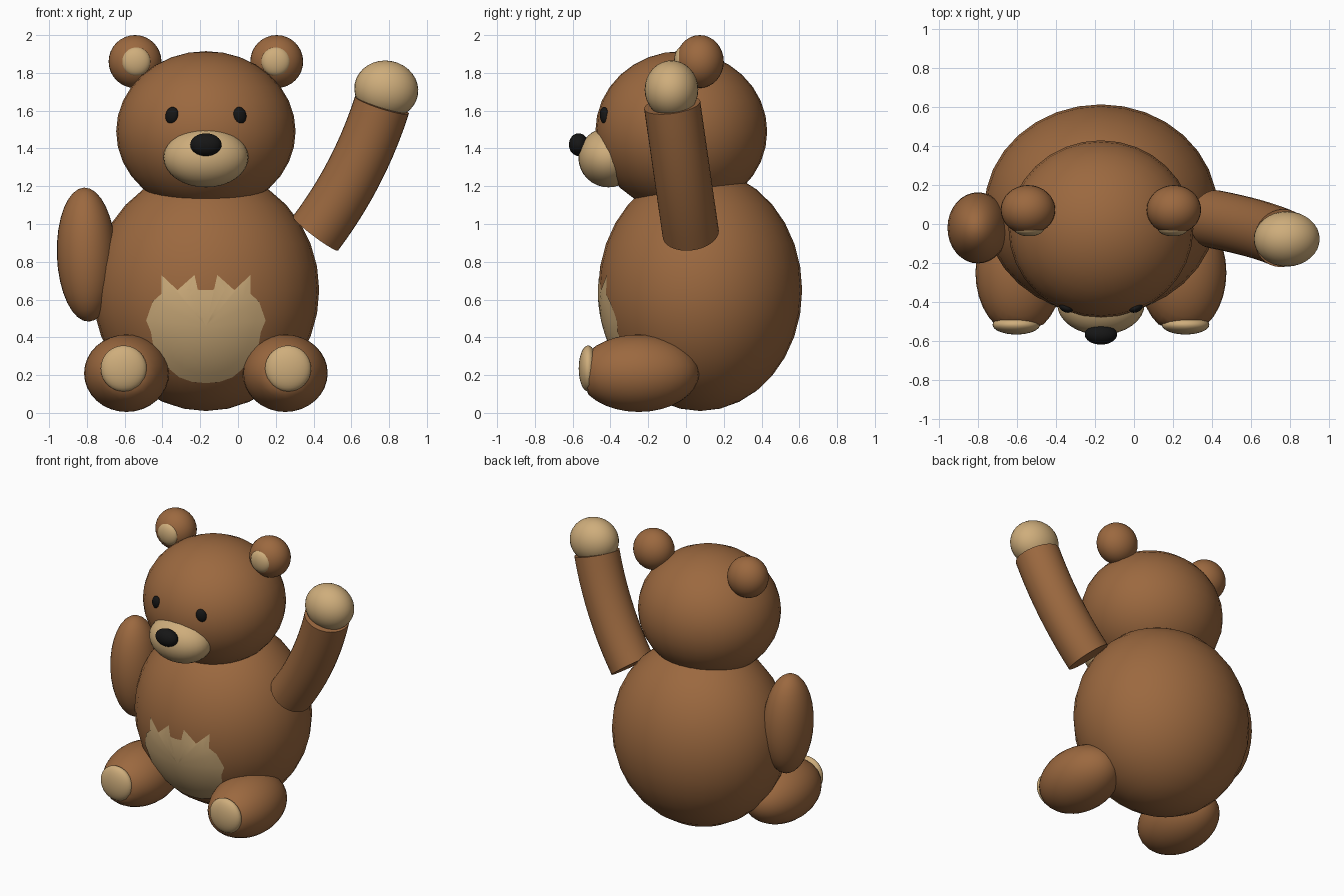
import bpy, bmesh, math
from mathutils import Vector

if "Cube" in bpy.data.objects:
    bpy.data.objects.remove(bpy.data.objects["Cube"])

CX = -0.17  # symmetry axis of body and head


def material(name, rgb):
    m = bpy.data.materials.new(name)
    m.diffuse_color = (*rgb, 1)
    m.use_nodes = True
    m.node_tree.nodes["Principled BSDF"].inputs["Base Color"].default_value = m.diffuse_color
    return m


BROWN = material("brown_fur", (0.33, 0.14, 0.05))
TAN = material("tan_fur", (0.62, 0.42, 0.2))
BLACK = material("black", (0.008, 0.008, 0.008))


def finish(name, bm, mat):
    me = bpy.data.meshes.new(name)
    bmesh.ops.recalc_face_normals(bm, faces=bm.faces)
    bm.to_mesh(me)
    bm.free()
    me.materials.append(mat)
    ob = bpy.data.objects.new(name, me)
    bpy.context.collection.objects.link(ob)
    bpy.ops.object.select_all(action='DESELECT')
    ob.select_set(True)
    bpy.context.view_layer.objects.active = ob
    bpy.ops.object.shade_smooth_by_angle(angle=math.radians(40))
    return ob


def ellipsoid(name, loc, radii, mat, rot=(0, 0, 0), front=None):
    bm = bmesh.new()
    bmesh.ops.create_uvsphere(bm, u_segments=32, v_segments=16, radius=1)
    for v in bm.verts:
        v.co = Vector(a * b for a, b in zip(v.co, radii))
        if front is not None:
            v.co.y = max(v.co.y, front)
    ob = finish(name, bm, mat)
    ob.location = loc
    ob.rotation_euler = [math.radians(a) for a in rot]
    return ob


# Torso and head
BODY_C, BODY_R = Vector((CX, 0.075, 0.65)), Vector((0.6, 0.54, 0.64))
ellipsoid("body", BODY_C, BODY_R, BROWN)
ellipsoid("head", (CX, -0.025, 1.49), (0.475, 0.455, 0.425), BROWN)
ellipsoid("muzzle", (CX, -0.41, 1.352), (0.225, 0.16, 0.158), TAN)
ellipsoid("nose", (CX, -0.568, 1.42), (0.083, 0.052, 0.06), BLACK)

# Mirrored pairs
for s, side in ((-1, "left"), (1, "right")):
    ellipsoid(side + "_ear", (CX + s * 0.375, 0.073, 1.86), (0.14, 0.127, 0.14), BROWN)
    ellipsoid(side + "_inner_ear", (CX + s * 0.37, -0.025, 1.86), (0.077, 0.038, 0.077), TAN)
    ellipsoid(side + "_eye", (CX + s * 0.18, -0.432, 1.575), (0.035, 0.022, 0.045),
              BLACK, rot=(0, -s * 15, s * 22))
    ellipsoid(side + "_leg", (CX + s * 0.42, -0.25, 0.21), (0.225, 0.32, 0.205), BROWN, front=-0.28)
    ellipsoid(side + "_foot_pad", (CX + s * 0.435, -0.518, 0.235), (0.122, 0.05, 0.122), TAN)

# Belly patch: ragged outline (half, from bottom to top) laid on the body surface
half = [(0.07, 0.165), (0.14, 0.19), (0.2, 0.24), (0.25, 0.3), (0.28, 0.37), (0.29, 0.43),
        (0.315, 0.49), (0.28, 0.59), (0.235, 0.63), (0.235, 0.73), (0.15, 0.65),
        (0.06, 0.73), (0.1, 0.655)]
outline = [(0, 0.16)] + half + [(0, 0.65)] + [(-x, z) for x, z in reversed(half)]
bm = bmesh.new()


def on_body(x, z):
    dz = z - BODY_C.z
    y = math.sqrt(1 - (x / BODY_R.x) ** 2 - (dz / BODY_R.z) ** 2)
    return bm.verts.new(BODY_C + 1.004 * Vector((x, -BODY_R.y * y, dz)))


RINGS, MID = 6, 0.46
hub = on_body(0, MID)
rings = [[on_body(x * k / RINGS, MID + (z - MID) * k / RINGS) for x, z in outline]
         for k in range(1, RINGS + 1)]
n = len(outline)
for i in range(n):
    j = (i + 1) % n
    bm.faces.new((hub, rings[0][i], rings[0][j]))
    for a, b in zip(rings, rings[1:]):
        bm.faces.new((a[i], b[i], b[j], a[j]))
belly = finish("belly_patch", bm, TAN)
if belly.data.polygons[0].normal.y > 0:
    belly.data.flip_normals()

# Lowered arm
ellipsoid("lowered_arm", (-0.802, -0.02, 0.838), (0.157, 0.183, 0.355), BROWN, rot=(0, -2, 0))

# Raised arm: capped tube swept along a gentle bend, with a round paw
p0, p1, p2 = Vector((0.41, 0.025, 0.95)), Vector((0.644, -0.02, 1.26)), Vector((0.762, -0.073, 1.63))
bm = bmesh.new()
loops, STEPS, SEG = [], 10, 32
for k in range(STEPS + 1):
    t = k / STEPS
    p = p0 * (1 - t) ** 2 + p1 * 2 * t * (1 - t) + p2 * t * t
    d = ((p1 - p0) * (1 - t) + (p2 - p1) * t).normalized()
    u = Vector((0, 1, 0)).cross(d).normalized()
    w = d.cross(u)
    loops.append([bm.verts.new(p + 0.15 * (u * math.cos(a) + w * math.sin(a)))
                  for a in (2 * math.pi * i / SEG for i in range(SEG))])
for a, b in zip(loops, loops[1:]):
    for i in range(SEG):
        j = (i + 1) % SEG
        bm.faces.new((a[i], a[j], b[j], b[i]))
bm.faces.new(loops[0])
bm.faces.new(loops[-1])
finish("raised_arm", bm, BROWN)
ellipsoid("raised_paw", (0.785, -0.077, 1.712), (0.17, 0.142, 0.153), TAN, rot=(0, 10, 0))
